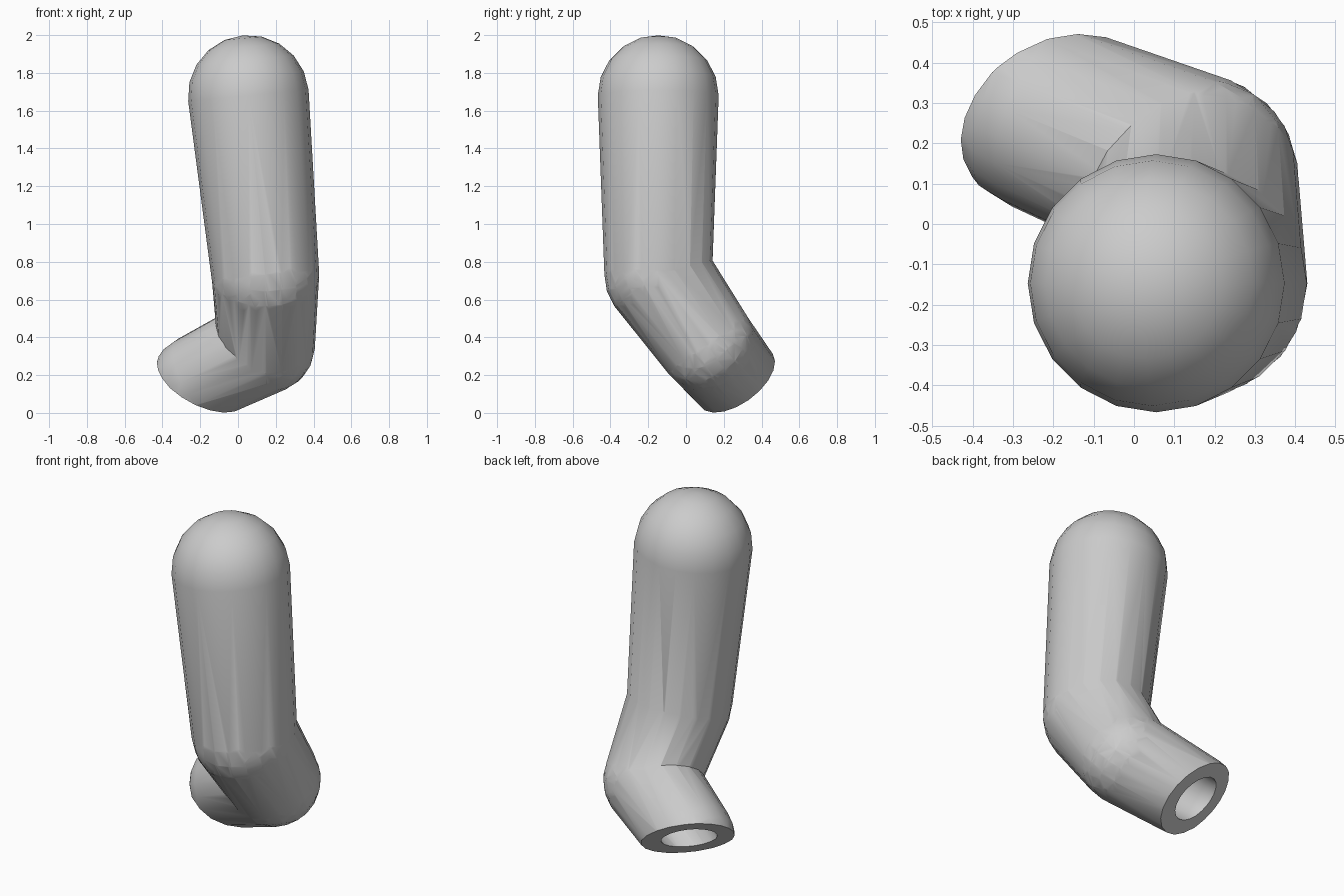
import bpy, bmesh
from mathutils import Vector

if "Cube" in bpy.data.objects:
    bpy.data.objects.remove(bpy.data.objects["Cube"])

# Joints of the bent tube: centre and radius
JOINTS = [((0.055, -0.147, 1.68), 0.32),
          ((0.145, -0.147, 0.73), 0.285),
          ((0.15, 0.115, 0.36), 0.258),
          ((-0.22, 0.265, 0.177), 0.237)]
WALL = 0.095


def make_object(name, bm):
    bmesh.ops.recalc_face_normals(bm, faces=bm.faces)
    mesh = bpy.data.meshes.new(name)
    bm.to_mesh(mesh)
    bm.free()
    obj = bpy.data.objects.new(name, mesh)
    bpy.context.collection.objects.link(obj)
    return obj


def boolean(obj, other, operation):
    mod = obj.modifiers.new(operation.title(), 'BOOLEAN')
    mod.object, mod.operation, mod.solver = other, operation, 'EXACT'
    bpy.context.view_layer.objects.active = obj
    bpy.ops.object.modifier_apply(modifier=mod.name)
    bpy.data.objects.remove(other)


def limb(name, a, b, shrink):
    """Tapered capsule: hull of two spheres aligned with their axis."""
    balls, bm = bmesh.new(), bmesh.new()
    axis = Vector(b[0]) - Vector(a[0])
    turn = Vector((0, 0, -1)).rotation_difference(axis).to_matrix().to_4x4()
    for centre, radius in (a, b):
        m = turn.copy()
        m.translation = centre
        bmesh.ops.create_uvsphere(balls, u_segments=20, v_segments=10,
                                  radius=radius - shrink, matrix=m)
    points = [bm.verts.new(v.co) for v in balls.verts]
    balls.free()
    bmesh.ops.convex_hull(bm, input=points)
    bmesh.ops.delete(bm, geom=[v for v in bm.verts if not v.link_faces],
                     context='VERTS')
    return make_object(name, bm)


def chain(name, shrink):
    pairs = list(zip(JOINTS, JOINTS[1:]))
    whole = limb(name, *pairs[0], shrink)
    for a, b in pairs[1:]:
        boolean(whole, limb(name + "_section", a, b, shrink), 'UNION')
    return whole


# Outer tube, hollowed by a thinner copy
tube = chain("bent_tube", 0)
boolean(tube, chain("bore", WALL), 'DIFFERENCE')

# Oblique flat cut at the open end
normal = Vector((-0.45, 0.52, -0.73)).normalized()
bm = bmesh.new()
m = normal.to_track_quat('Z', 'Y').to_matrix().to_4x4()
m.translation = Vector(JOINTS[-1][0]) + normal * 0.3
bmesh.ops.create_cube(bm, size=0.6, matrix=m)
boolean(tube, make_object("end_cutter", bm), 'DIFFERENCE')

# Smooth shading with crisp creases
tube.select_set(True)
bpy.context.view_layer.objects.active = tube
bpy.ops.object.shade_smooth_by_angle(angle=0.6)
